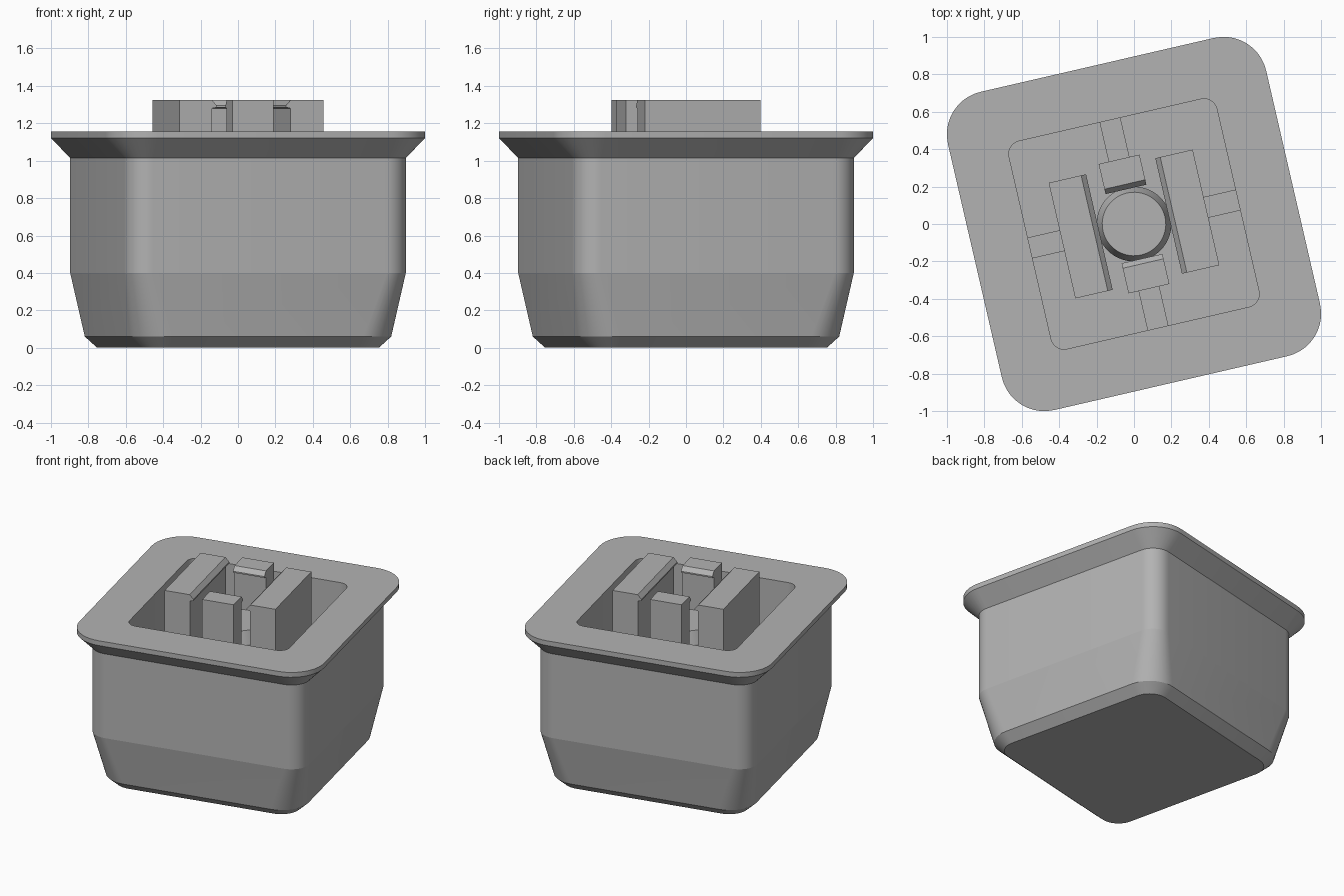
import bpy, bmesh
from math import radians, cos, sin, pi
from mathutils import Matrix

cube = bpy.data.objects.get("Cube")
if cube:
    bpy.data.objects.remove(cube, do_unlink=True)

TWIST = radians(13)   # whole model is turned on its base
FLOOR = 0.3

grey = bpy.data.materials.new("plain_grey")
grey.use_nodes = True
grey.diffuse_color = (0.45, 0.45, 0.45, 1)
grey.node_tree.nodes["Principled BSDF"].inputs["Base Color"].default_value = grey.diffuse_color


def finish(name, bm, turn=0.0):
    bmesh.ops.recalc_face_normals(bm, faces=bm.faces)
    bmesh.ops.transform(bm, matrix=Matrix.Rotation(TWIST + turn, 4, 'Z'), verts=bm.verts)
    mesh = bpy.data.meshes.new(name)
    bm.to_mesh(mesh)
    bm.free()
    mesh.materials.append(grey)
    obj = bpy.data.objects.new(name, mesh)
    bpy.context.collection.objects.link(obj)
    return obj


def rounded_square(bm, core, radius, z, steps=10):
    ring = []
    for corner in range(4):
        mid = pi / 4 + corner * pi / 2
        cx, cy = core * 2 ** 0.5 * cos(mid), core * 2 ** 0.5 * sin(mid)
        for i in range(steps + 1):
            a = corner * pi / 2 + i / steps * pi / 2
            ring.append(bm.verts.new((cx + radius * cos(a), cy + radius * sin(a), z)))
    return ring


def loft(bm, rings):
    # Smooth around the rings, crisp along each ring
    n = len(rings[0])
    for low, high in zip(rings, rings[1:]):
        for i in range(n):
            j = (i + 1) % n
            bm.faces.new((low[i], low[j], high[j], high[i])).smooth = True
    bm.faces.new(rings[0])
    bm.faces.new(rings[-1])
    for ring in rings:
        for i in range(n):
            edge = bm.edges.get((ring[i], ring[(i + 1) % n]))
            edge.smooth = False


# Housing: outer shell, flared rim, and the square well inside
bm = bmesh.new()
sections = [(0.52, 0.13, 0), (0.525, 0.19, 0.06), (0.64, 0.13, 0.4), (0.64, 0.13, 1.015),
            (0.64, 0.233, 1.12), (0.64, 0.233, 1.155), (0.5, 0.07, 1.155), (0.5, 0.07, FLOOR)]
loft(bm, [rounded_square(bm, *s) for s in sections])
finish("housing", bm)

# Central stem with a tapered top
bm = bmesh.new()
rings = []
for radius, z in [(0.2, FLOOR), (0.2, 0.95), (0.17, 1.04)]:
    rings.append([bm.verts.new((radius * cos(i * pi / 24), radius * sin(i * pi / 24), z))
                  for i in range(48)])
loft(bm, rings)
finish("stem", bm)


def extruded(name, profile, half_width, turn):
    # Profile of (distance from centre, height), swept sideways
    bm = bmesh.new()
    face = bm.faces.new([bm.verts.new((d, -half_width, z)) for d, z in profile])
    new = bmesh.ops.extrude_face_region(bm, geom=[face])["geom"]
    moved = [v for v in new if isinstance(v, bmesh.types.BMVert)]
    bmesh.ops.translate(bm, verts=moved, vec=(0, 2 * half_width, 0))
    finish(name, bm, turn)


# Four posts with inward catches, each braced by a low rib to the well wall
for k, side in enumerate(["left", "back", "right", "front"]):
    outer, half_width = (0.395, 0.317) if k % 2 == 0 else (0.355, 0.112)
    catch = [(outer, FLOOR), (outer, 1.325), (0.217, 1.325), (0.19, 1.295),
             (0.19, 1.285), (0.215, 1.28), (0.215, FLOOR)]
    extruded(side + "_post", catch, half_width, k * pi / 2)
    rib = [(outer - 0.02, FLOOR), (outer - 0.02, 0.7), (0.58, 0.7), (0.58, FLOOR)]
    extruded(side + "_rib", rib, 0.057, k * pi / 2)
